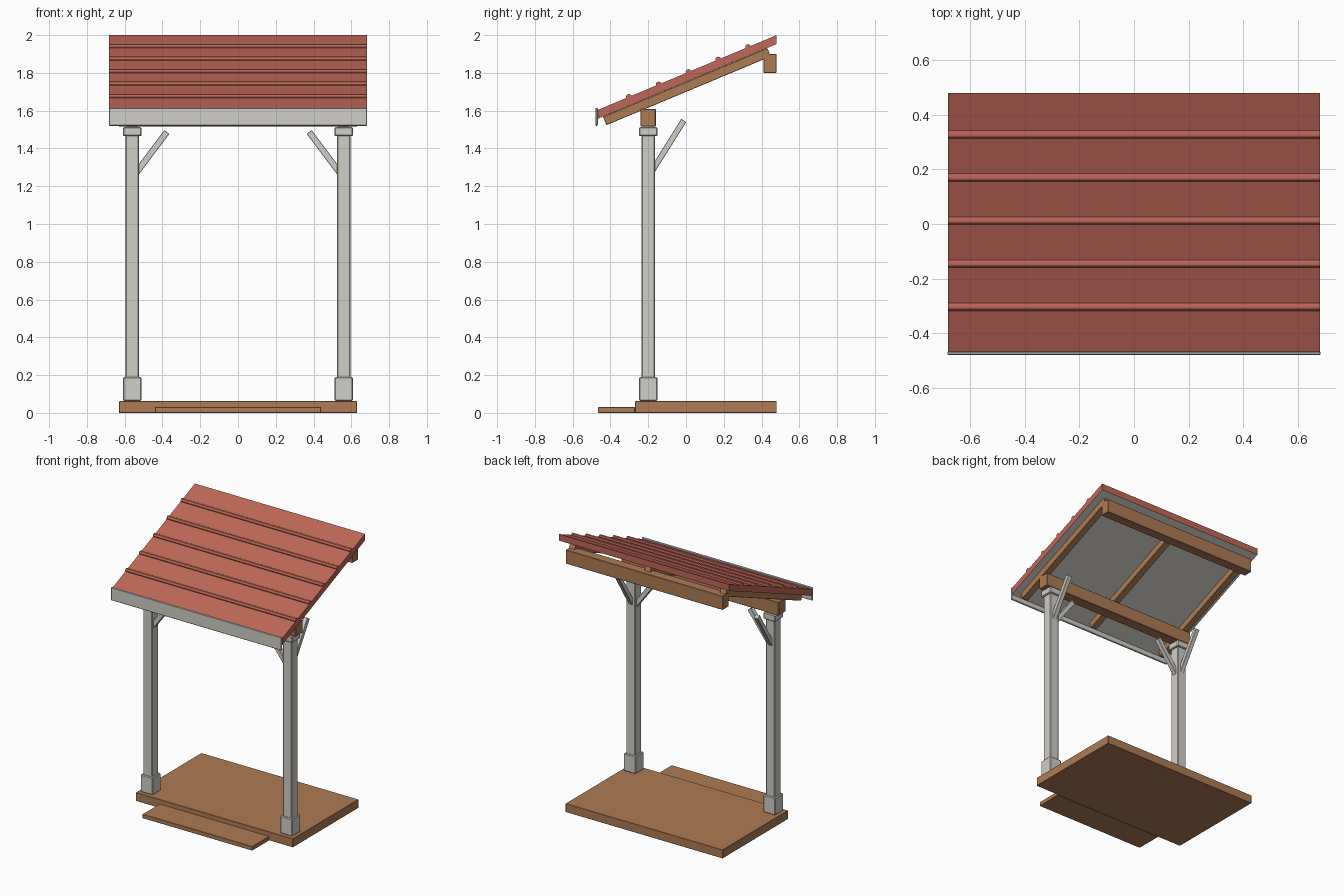
import bpy, bmesh
from mathutils import Vector

if "Cube" in bpy.data.objects:
    bpy.data.objects.remove(bpy.data.objects["Cube"], do_unlink=True)


def material(name, rgb):
    m = bpy.data.materials.new(name)
    m.use_nodes = True
    m.diffuse_color = (*rgb, 1)
    m.node_tree.nodes["Principled BSDF"].inputs["Base Color"].default_value = (*rgb, 1)
    return m


WOOD = material("brown wood", (0.42, 0.20, 0.09))
PAINT = material("off white paint", (0.64, 0.62, 0.57))
RED = material("red roofing", (0.52, 0.135, 0.095))


def finish(name, bm, mats, bevel=0):
    bmesh.ops.recalc_face_normals(bm, faces=bm.faces)
    mesh = bpy.data.meshes.new(name)
    bm.to_mesh(mesh)
    bm.free()
    for m in mats:
        mesh.materials.append(m)
    ob = bpy.data.objects.new(name, mesh)
    bpy.context.collection.objects.link(ob)
    if bevel:
        mod = ob.modifiers.new("edge softening", "BEVEL")
        mod.width, mod.segments = bevel, 1
    return ob


def box(name, x, y, z, mat, bevel=0.002):
    """Box from (min, max) pairs on each axis."""
    bm = bmesh.new()
    bmesh.ops.create_cube(bm, size=1)
    for v in bm.verts:
        v.co = [a + (b - a) * (c + 0.5) for (a, b), c in zip((x, y, z), v.co)]
    return finish(name, bm, [mat], bevel)


def strut(name, start, end, width, mat, bevel=0.002):
    """Square timber running between two points."""
    a, b = Vector(start), Vector(end)
    d = (b - a).normalized()
    side = Vector((0, 1, 0)) if abs(d.x) > 0.01 else Vector((1, 0, 0))
    up = d.cross(side)
    bm = bmesh.new()
    bmesh.ops.create_cube(bm, size=1)
    for v in bm.verts:
        p = v.co.copy()
        v.co = a + (b - a) * (p.z + 0.5) + (side * p.x + up * p.y) * width
    return finish(name, bm, [mat], bevel)


def roof_z(y):
    return 2.0 - SLOPE * (0.48 - y)


SLOPE = 0.418
THICK = 0.047
FRONT, BACK, HALF = -0.467, 0.48, 0.682

# Deck and entry step
box("deck", (-0.63, 0.63), (-0.27, BACK), (0, 0.062), WOOD)
box("step", (-0.44, 0.44), (-0.465, -0.27), (0, 0.03), WOOD)

# Posts with plinths, caps and two braces each
PY = -0.2
for side, s in (("right", -1), ("left", 1)):
    px = 0.56 * s
    for part, r, z0, z1, bev in (("post", 0.036, 0.062, 1.515, 0.005),
                                 ("plinth", 0.048, 0.064, 0.19, 0.005),
                                 ("cap", 0.048, 1.465, 1.513, 0.005)):
        box(f"{side}_{part}", (px - r, px + r), (PY - r, PY + r), (z0, z1), PAINT, bev)
    strut(f"{side}_inward_brace", (0.545 * s, PY, 1.263), (0.377 * s, PY, 1.487), 0.033, PAINT)
    strut(f"{side}_rear_brace", (px, -0.182, 1.277), (px, -0.012, 1.548), 0.031, PAINT)

# Beams under the rafters
box("front_beam", (-0.63, 0.63), (-0.24, -0.16), (1.515, 1.61), WOOD, 0.003)
box("rear_ledger", (-0.63, 0.63), (0.41, BACK), (1.80, 1.90), WOOD, 0.003)

# Rafters just below the roof sheet
for name, x in (("right_rafter", -0.605), ("middle_rafter", 0), ("left_rafter", 0.605)):
    pts = [(x, y, roof_z(y) - THICK - 0.027) for y in (-0.43, 0.44)]
    strut(name, pts[0], pts[1], 0.048, WOOD)

# Roof sheet, red with a painted underside
bm = bmesh.new()
outline = [(y, roof_z(y) - t) for y, t in ((FRONT, THICK), (BACK, THICK), (BACK, 0), (FRONT, 0))]
face = bm.faces.new([bm.verts.new((-HALF, y, z)) for y, z in outline])
ext = bmesh.ops.extrude_face_region(bm, geom=[face])
bmesh.ops.translate(bm, vec=(2 * HALF, 0, 0),
                    verts=[g for g in ext["geom"] if isinstance(g, bmesh.types.BMVert)])
bmesh.ops.recalc_face_normals(bm, faces=bm.faces)
for f in bm.faces:
    f.material_index = 1 if f.normal.z < -0.5 else 0
finish("roof_sheet", bm, [RED, PAINT])

# Rounded ribs across the roof
for i in range(5):
    y = -0.303 + 0.158 * i
    bpy.ops.mesh.primitive_cylinder_add(vertices=12, radius=0.015, depth=2 * HALF,
                                        location=(0, y, roof_z(y)), rotation=(0, 1.5708, 0))
    rib = bpy.context.object
    rib.name = f"roof_rib_{i + 1}"
    rib.data.materials.append(RED)
    bpy.ops.object.shade_smooth_by_angle()

# Front fascia board
box("fascia", (-0.684, 0.684), (-0.48, FRONT), (1.52, 1.615), PAINT, 0.004)
